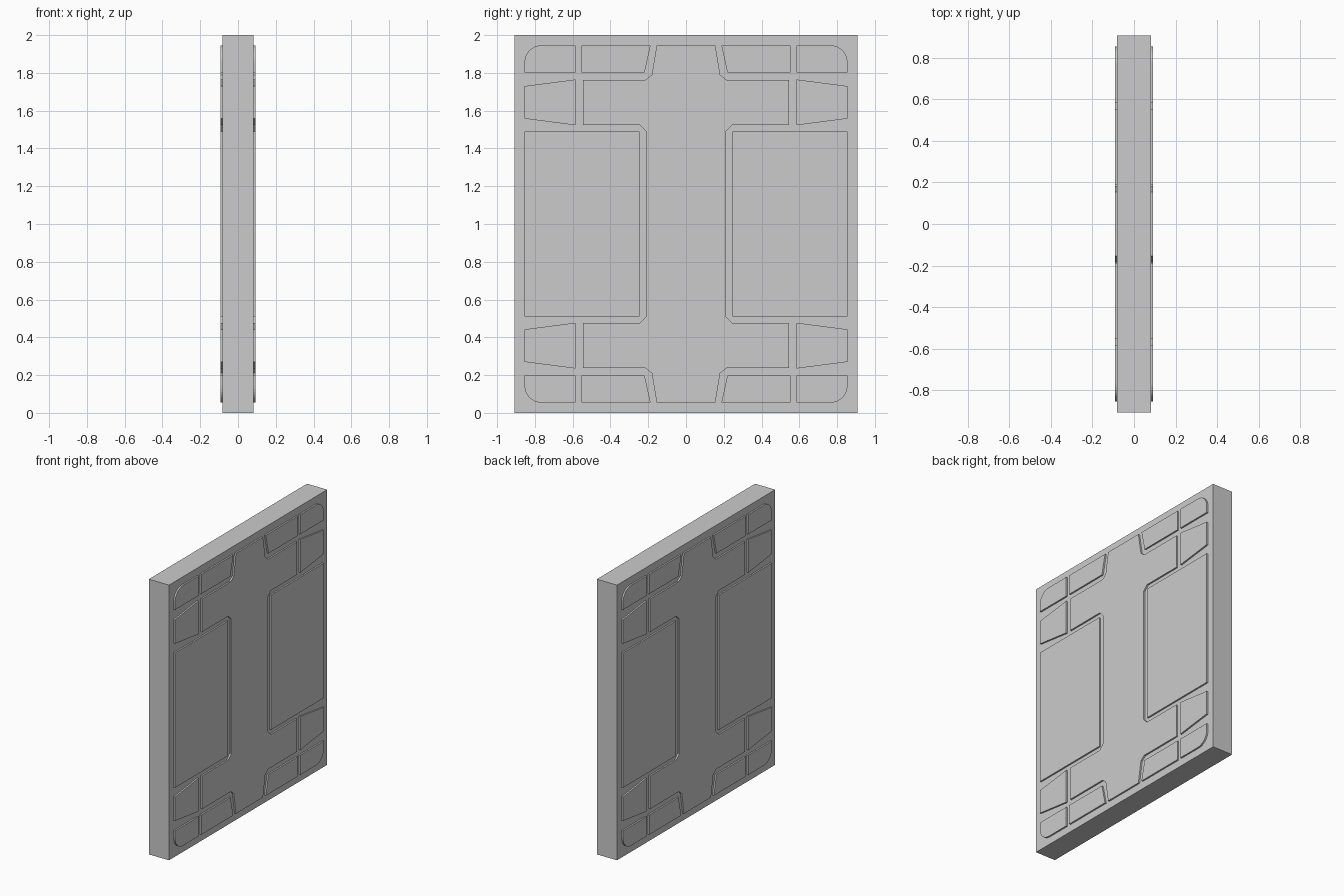
import bpy, bmesh, math

if "Cube" in bpy.data.objects:
    bpy.data.objects.remove(bpy.data.objects["Cube"])

SLAB_X, FACE_X = 0.081, 0.0925     # half thickness of slab and of raised panels
HALF_Y = 0.908


def add_object(name, bm):
    bmesh.ops.recalc_face_normals(bm, faces=bm.faces)
    mesh = bpy.data.meshes.new(name)
    bm.to_mesh(mesh)
    bm.free()
    ob = bpy.data.objects.new(name, mesh)
    ob.location.z = 1.0            # origin at the slab centre for mirroring
    bpy.context.collection.objects.link(ob)
    return ob


def raised_panel(name, outline, axes):
    """Extrude a (y, z) outline out of the slab face, then mirror it."""
    bm = bmesh.new()
    face = bm.faces.new([bm.verts.new((SLAB_X, y, z)) for y, z in outline])
    ext = bmesh.ops.extrude_face_region(bm, geom=[face])
    top = [v for v in ext["geom"] if isinstance(v, bmesh.types.BMVert)]
    bmesh.ops.translate(bm, verts=top, vec=(FACE_X - SLAB_X, 0, 0))
    ob = add_object(name, bm)
    mod = ob.modifiers.new("mirror", "MIRROR")
    mod.use_axis = axes
    mod.use_mirror_merge = False
    return ob


# Main slab
bm = bmesh.new()
bmesh.ops.create_cube(bm, size=2.0)
bmesh.ops.scale(bm, vec=(SLAB_X, HALF_Y, 1.0), verts=bm.verts)
add_object("door_slab", bm)

ALL = (True, True, True)

# Rounded corner panels
r = 0.09
arc = [(0.855 - r + r * math.cos(a), 0.946 - r + r * math.sin(a))
       for a in (math.radians(90 * i / 8) for i in range(9))]
raised_panel("corner_panel", [(0.585, 0.803), (0.855, 0.803)] + arc + [(0.585, 0.946)], ALL)

# Slanted panels beside the corners
raised_panel("edge_panel", [(0.219, 0.803), (0.554, 0.803), (0.554, 0.946), (0.187, 0.946)], ALL)

# Tapered panels on the outer edges
raised_panel("tapered_panel", [(0.585, 0.523), (0.855, 0.558), (0.855, 0.73), (0.585, 0.765)], ALL)

# Large side panels
raised_panel("side_panel", [(0.246, -0.49), (0.855, -0.49), (0.855, 0.49), (0.246, 0.49)],
             (True, True, False))

# Central I-shaped panel, one quarter reflected into a full outline
quarter = [(0.21, 0.49), (0.244, 0.523), (0.544, 0.523), (0.544, 0.763),
           (0.215, 0.763), (0.181, 0.79), (0.155, 0.946)]
upper = quarter + [(-y, z) for y, z in reversed(quarter)]
raised_panel("centre_panel", upper + [(-y, -z) for y, z in upper], (True, False, False))
